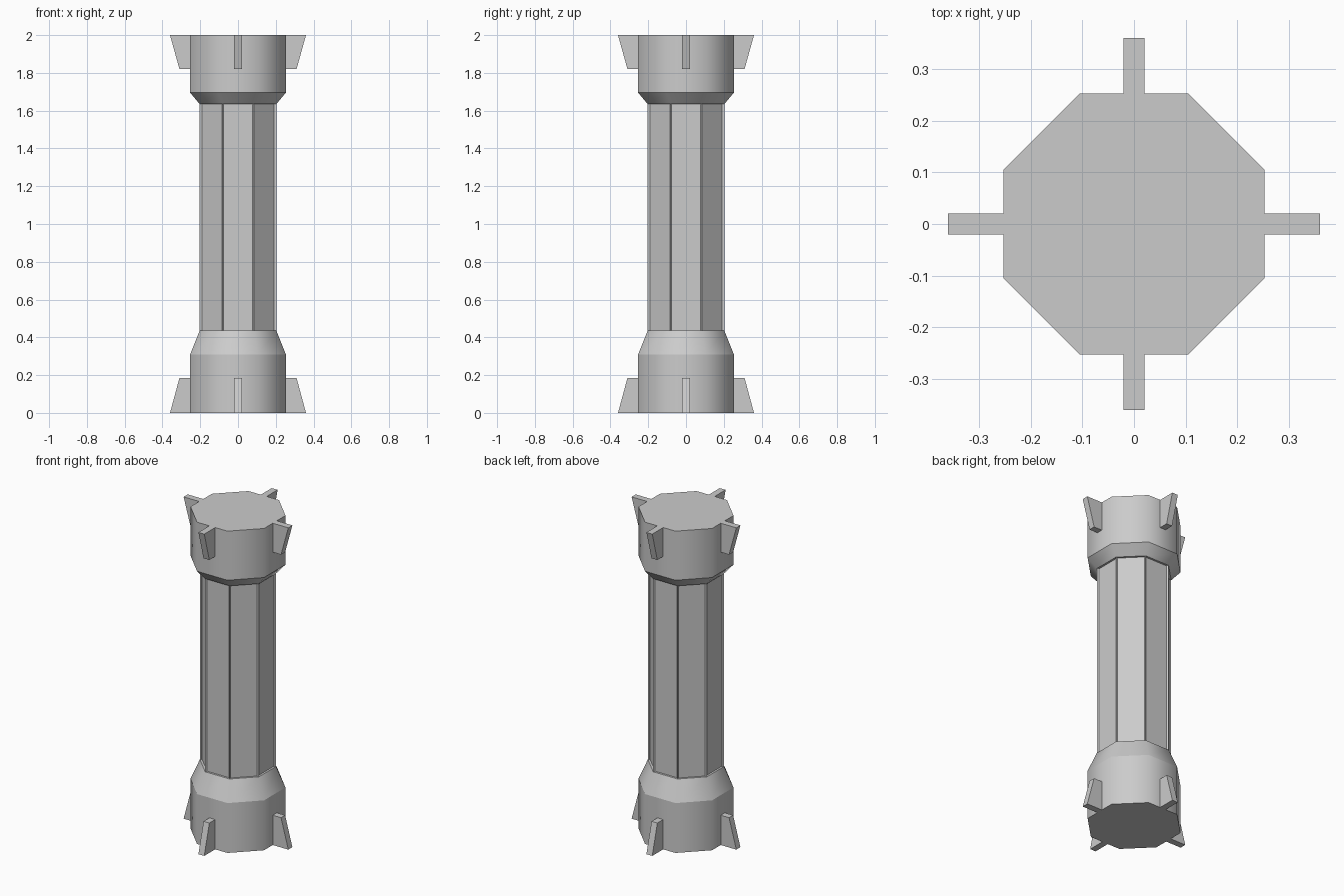
import bpy, bmesh
from math import cos, sin, pi, radians
from mathutils import Matrix

cube = bpy.data.objects.get("Cube")
if cube:
    bpy.data.objects.remove(cube, do_unlink=True)

GREY = (0.6, 0.6, 0.6, 1.0)
grey = bpy.data.materials.new("plain_grey")
grey.use_nodes = True
grey.diffuse_color = GREY
grey.node_tree.nodes["Principled BSDF"].inputs["Base Color"].default_value = GREY


def finish(bm, name):
    bmesh.ops.recalc_face_normals(bm, faces=bm.faces[:])
    mesh = bpy.data.meshes.new(name)
    bm.to_mesh(mesh)
    bm.free()
    mesh.materials.append(grey)
    obj = bpy.data.objects.new(name, mesh)
    bpy.context.collection.objects.link(obj)
    return obj


def octagon_stack(profile, capped=True):
    """Stack octagonal rings given as (distance to flat, height)."""
    bm = bmesh.new()
    rings = []
    for flat, z in profile:
        r = flat / cos(pi / 8)
        angles = [pi / 8 + i * pi / 4 for i in range(8)]
        rings.append([bm.verts.new((r * cos(a), r * sin(a), z)) for a in angles])
    sides = []
    for low, high in zip(rings, rings[1:]):
        for i in range(8):
            j = (i + 1) % 8
            sides.append(bm.faces.new((low[i], low[j], high[j], high[i])))
    if capped:
        bm.faces.new(rings[0][::-1])
        bm.faces.new(rings[-1])
    return bm, sides


def end_block(name, profile):
    """Rounded shading around the sides, sharp edges between the rings."""
    bm, sides = octagon_stack(profile)
    for f in sides:
        f.smooth = True
    for e in bm.edges:
        e.smooth = abs(e.verts[0].co.z - e.verts[1].co.z) > 0.001
    finish(bm, name)


def fin(name, z_end, z_inner, angle):
    """Tapered plate, widest at the end of the model."""
    bm = bmesh.new()
    outline = [(0.253, z_end), (0.36, z_end), (0.31, z_inner), (0.253, z_inner)]
    face = bm.faces.new([bm.verts.new((x, -0.02, z)) for x, z in outline])
    new = bmesh.ops.extrude_face_region(bm, geom=[face])["geom"]
    verts = [v for v in new if isinstance(v, bmesh.types.BMVert)]
    bmesh.ops.translate(bm, verts=verts, vec=(0, 0.04, 0))
    bm.transform(Matrix.Rotation(angle, 4, "Z"))
    finish(bm, name)


# End blocks
end_block("base_block", [(0.253, 0), (0.253, 0.31), (0.203, 0.435)])
end_block("top_block", [(0.203, 1.635), (0.253, 1.695), (0.253, 2)])

# Column with a recessed panel on each side
bm, sides = octagon_stack([(0.203, 0.435), (0.203, 1.635)], capped=False)
bmesh.ops.inset_individual(bm, faces=sides, thickness=0.015, use_even_offset=True)
bmesh.ops.inset_individual(bm, faces=sides, thickness=0.0005, depth=-0.012)
finish(bm, "column")

# Fins around both ends
for i, side in enumerate(("left", "back", "right", "front")):
    fin("base_fin_" + side, 0, 0.185, radians(90 * i))
    fin("top_fin_" + side, 2, 1.82, radians(90 * i))
